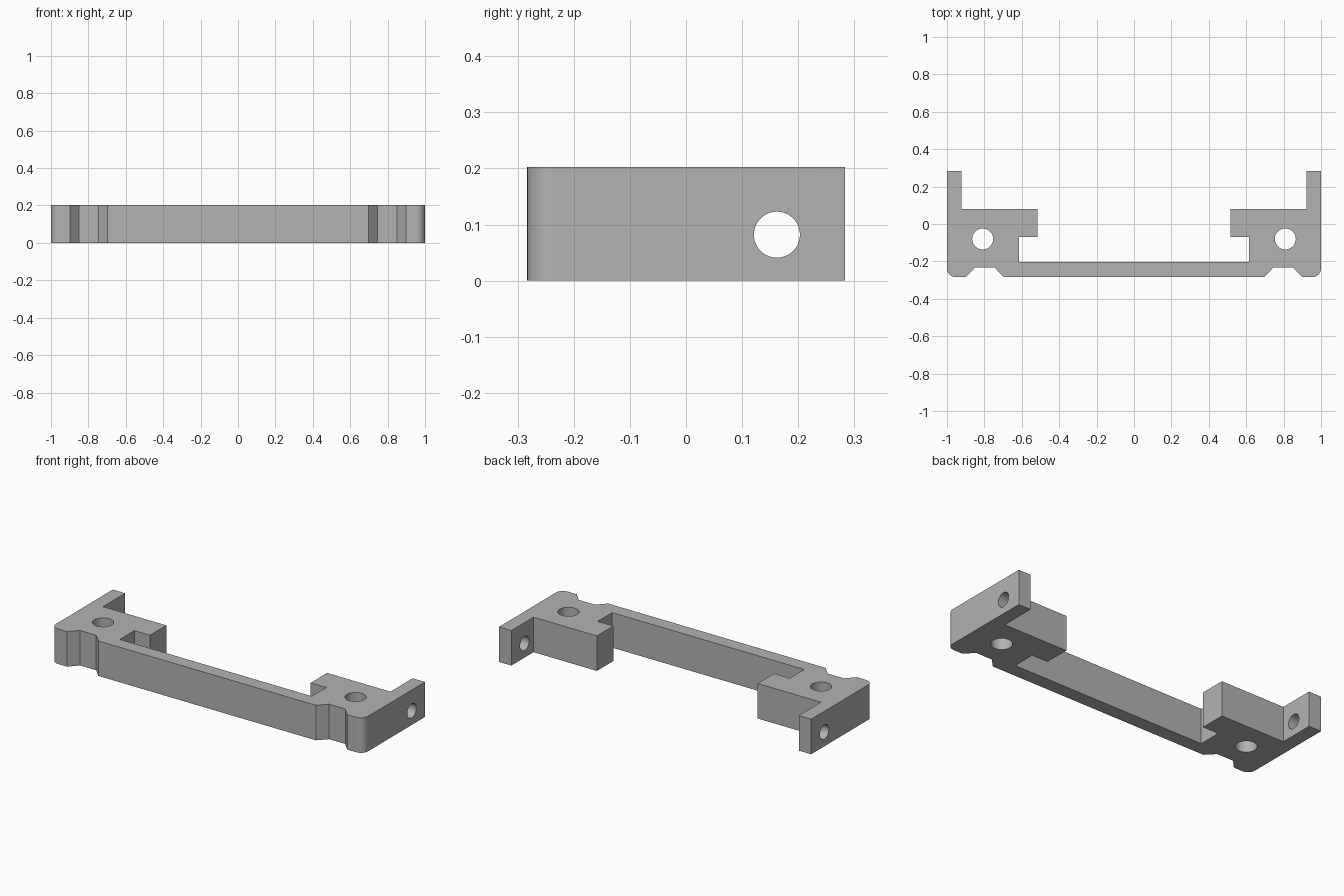
import bpy, bmesh
from math import sin, cos, radians, pi
from mathutils import Vector

cube = bpy.data.objects.get("Cube")
if cube:
    bpy.data.objects.remove(cube, do_unlink=True)

HEIGHT = 0.203
HALF_DEPTH = 0.283
CORNER = 0.045

# Plain grey material
grey = bpy.data.materials.new("plain_grey")
grey.use_nodes = True
grey.diffuse_color = (0.45, 0.45, 0.45, 1)
grey.node_tree.nodes["Principled BSDF"].inputs["Base Color"].default_value = (0.45, 0.45, 0.45, 1)

# Half outline: notched front edge, rounded corner, rear arm, inner hook
corner = [(1 - CORNER + CORNER * cos(radians(a)),
           -HALF_DEPTH + CORNER + CORNER * sin(radians(a)))
          for a in range(-90, 1, 9)]
half = ([(0.697, -HALF_DEPTH), (0.746, -0.232), (0.85, -0.232), (0.898, -HALF_DEPTH)]
        + corner
        + [(1, HALF_DEPTH), (0.921, HALF_DEPTH), (0.921, 0.08), (0.515, 0.08),
           (0.515, -0.07), (0.615, -0.07), (0.615, -0.203)])
outline = half + [(-x, y) for x, y in reversed(half)]

# Bracket body: the outline extruded upwards
bm = bmesh.new()
base = bm.faces.new([bm.verts.new((x, y, 0)) for x, y in outline])
ext = bmesh.ops.extrude_face_region(bm, geom=[base])
top = [v for v in ext["geom"] if isinstance(v, bmesh.types.BMVert)]
bmesh.ops.translate(bm, verts=top, vec=(0, 0, HEIGHT))
bmesh.ops.recalc_face_normals(bm, faces=bm.faces)
mesh = bpy.data.meshes.new("mounting_bracket")
bm.to_mesh(mesh)
bm.free()
mesh.materials.append(grey)
bracket = bpy.data.objects.new("mounting_bracket", mesh)
bpy.context.collection.objects.link(bracket)


def drill(name, centre, radius, length, rotation=(0, 0, 0)):
    """Cut a round hole through the bracket."""
    bpy.ops.mesh.primitive_cylinder_add(vertices=48, radius=radius, depth=length,
                                        location=centre, rotation=rotation)
    cutter = bpy.context.object
    cutter.name = name
    cutter.hide_render = True
    cutter.data.materials.append(grey)
    bpy.ops.object.select_all(action='DESELECT')
    bracket.select_set(True)
    bpy.context.view_layer.objects.active = bracket
    mod = bracket.modifiers.new(name, 'BOOLEAN')
    mod.operation = 'DIFFERENCE'
    mod.solver = 'EXACT'
    mod.object = cutter
    bpy.ops.object.modifier_apply(modifier=mod.name)
    bpy.data.objects.remove(cutter, do_unlink=True)


# Vertical screw hole in each block, cross hole in each rear arm
for side in (-1, 1):
    drill("screw_hole", Vector((side * 0.809, -0.08, HEIGHT / 2)), 0.056, 1)
    drill("arm_hole", Vector((side * 0.96, 0.162, 0.082)), 0.041, 0.3, (0, pi / 2, 0))

bpy.ops.object.shade_smooth_by_angle(angle=radians(30))
